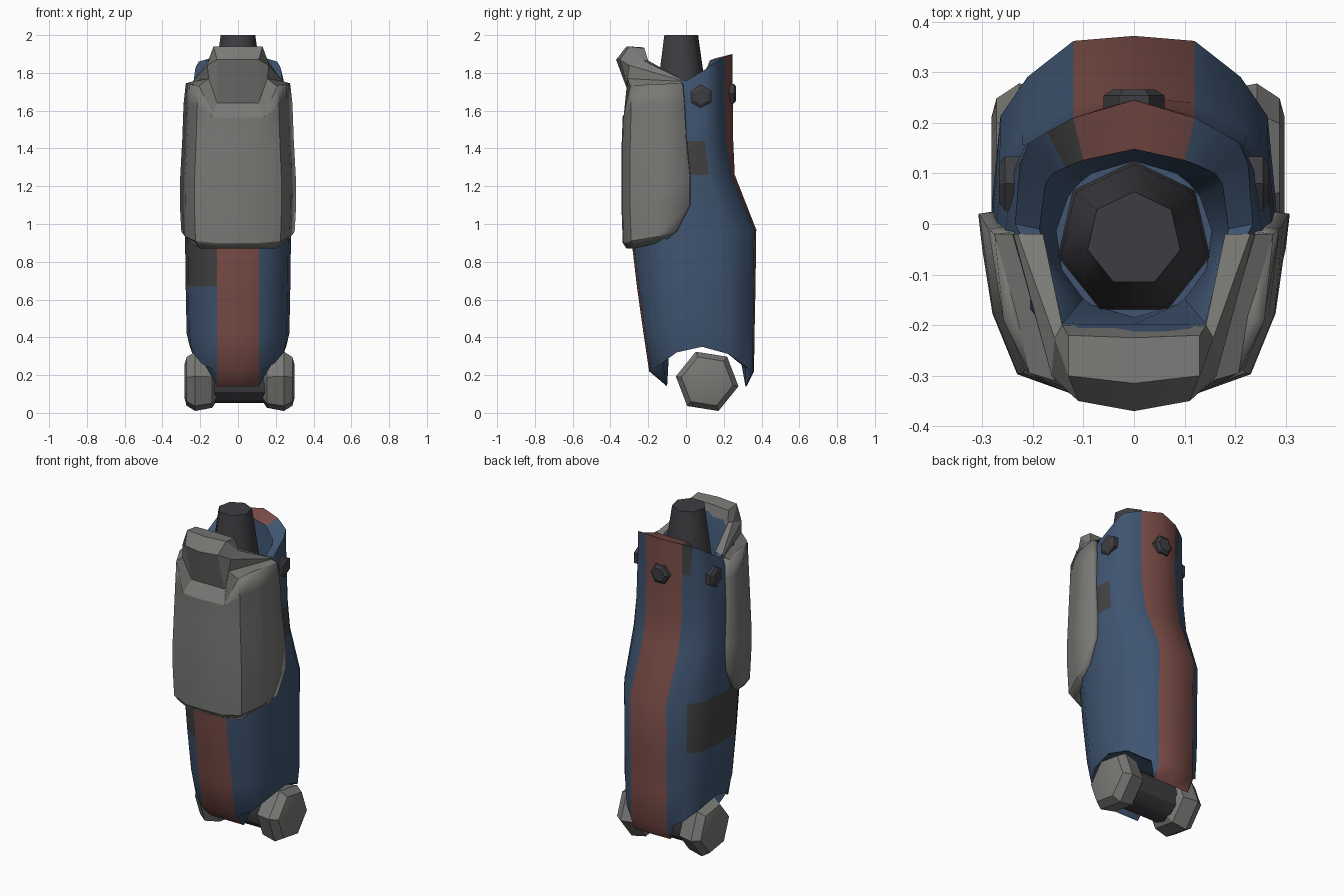
import bpy, bmesh, math
from mathutils import Vector

if "Cube" in bpy.data.objects:
    bpy.data.objects.remove(bpy.data.objects["Cube"])


def material(name, rgb):
    m = bpy.data.materials.new(name)
    m.diffuse_color = (*rgb, 1)
    m.use_nodes = True
    m.node_tree.nodes["Principled BSDF"].inputs["Base Color"].default_value = m.diffuse_color
    return m


GRAY = material("armor gray", (0.19, 0.19, 0.18))
BLUE = material("shell blue", (0.05, 0.09, 0.165))
RED = material("stripe red", (0.2, 0.075, 0.065))
DARK = material("dark metal", (0.048, 0.048, 0.055))
PATCH = material("worn patch", (0.055, 0.055, 0.055))


def loft(name, rings, mats, closed=True, caps=(True, True), rule=None, angle=30):
    """Skin a list of equal-length rings; rule(row, column) picks the material."""
    bm = bmesh.new()
    vs = [[bm.verts.new(p) for p in r] for r in rings]
    n = len(rings[0])
    for j in range(len(rings) - 1):
        for i in range(n if closed else n - 1):
            k = (i + 1) % n
            f = bm.faces.new((vs[j][i], vs[j][k], vs[j + 1][k], vs[j + 1][i]))
            f.material_index = rule(j, i) if rule else 0
    if closed and caps[0]:
        bm.faces.new(vs[0][::-1])
    if closed and caps[1]:
        bm.faces.new(vs[-1])
    bmesh.ops.recalc_face_normals(bm, faces=bm.faces)
    me = bpy.data.meshes.new(name)
    bm.to_mesh(me)
    bm.free()
    ob = bpy.data.objects.new(name, me)
    bpy.context.collection.objects.link(ob)
    for m in mats:
        me.materials.append(m)
    bpy.ops.object.select_all(action='DESELECT')
    ob.select_set(True)
    bpy.context.view_layer.objects.active = ob
    bpy.ops.object.shade_smooth_by_angle(angle=math.radians(angle))
    return ob


def lathe(name, center, axis, profile, sides, phase, mat, angle=30):
    """Turn (distance, radius) pairs around an axis."""
    axis = Vector(axis)
    u = Vector((0, 1, 0)) if abs(axis.y) < 0.5 else Vector((1, 0, 0))
    v = Vector((0, 0, 1)) if abs(axis.z) < 0.5 else Vector((1, 0, 0))
    angs = [math.radians(phase) + math.tau * i / sides for i in range(sides)]
    rings = [[Vector(center) + axis * d + (u * math.cos(a) + v * math.sin(a)) * r
              for a in angs] for d, r in profile]
    return loft(name, rings, [mat], angle=angle)


# ---- shin shell: closed rings, half section mirrored ----
def mirror_ring(half):
    return half + [(-x, y, z) for x, y, z in half[-2:0:-1]]


def section(z, w, yf, yb, bulge, corner=0.75):
    mid, h = (yf + yb) / 2, (yb - yf) / 2
    cx, cy = w * corner, mid + h * 0.78
    return [(0, yf - 0.01, z), (0.11, yf, z), (w * 0.75, mid - h * 0.8, z),
            (w * 0.95, mid - h * 0.5, z), (w, mid, z), (w * 0.94, mid + h * 0.54, z),
            (cx, cy, z), (0.12 + (cx - 0.12) * 0.4, yb + (cy - yb) * 0.4, z),
            (0.12, yb, z), (0, yb + bulge, z)]


def set_z(half, zs):
    return [(x, y, z) for (x, y, _), z in zip(half, zs)]


bottom = set_z(section(0, 0.255, -0.185, 0.355, 0.005),
               [0.22, 0.22, 0.26, 0.32, 0.35, 0.31, 0.26, 0.235, 0.22, 0.22])
lip = [(x * 0.95, y * 0.95, z + 0.005) for x, y, z in bottom]
for i, y in ((0, -0.1), (1, -0.1), (8, 0.315), (9, 0.32)):
    lip[i] = (bottom[i][0], y, 0.14)
under = [(x * 0.8, y * 0.85, 0.4) for x, y, z in lip]
# slanted rim, inner edge and the collar around the post
top = [(0, -0.215, 1.9), (0.11, -0.215, 1.9), (0.148, -0.205, 1.85), (0.18, -0.11, 1.8),
       (0.235, 0, 1.757), (0.225, 0.12, 1.83), (0.208, 0.16, 1.86), (0.172, 0.182, 1.87),
       (0.12, 0.21, 1.885), (0, 0.245, 1.9)]
inner = [(0, -0.198, 1.85), (0.11, -0.198, 1.85), (0.14, -0.195, 1.83), (0.165, -0.1, 1.785),
         (0.187, -0.01, 1.75), (0.175, 0.08, 1.79), (0.16, 0.1, 1.815), (0.135, 0.112, 1.83),
         (0.1, 0.126, 1.865), (0, 0.148, 1.875)]
base = Vector((0, -0.03, 0))
floor = []
for x, y, z in inner:
    d = Vector((x, y + 0.03, 0)).normalized() * 0.155 + base
    floor.append((d.x, d.y, 1.5))
levels = [(0.42, 0.272, -0.215, 0.355, 0.008), (0.67, 0.277, -0.25, 0.358, 0.01),
          (0.97, 0.281, -0.285, 0.362, 0.01), (1.26, 0.283, -0.28, 0.24, 0.018, 0.78),
          (1.44, 0.277, -0.275, 0.212, 0.038, 0.8), (1.7, 0.256, -0.26, 0.207, 0.04, 0.84)]
rings = [under, lip, bottom] + [section(*a) for a in levels] + [top, inner, floor]


def shell_color(row, col):
    left = col >= 9
    c = 17 - col if left else col
    if c in (0, 8) and 1 <= row <= 9:
        return 1 if c == 8 or row < 9 else 0
    if (left and row == 4 and 1 <= c <= 5) or (not left and row == 6 and c == 4):
        return 2
    if left and row in (8, 9) and c == 7:
        return 2
    return 0


loft("shin_shell", [mirror_ring(r) for r in rings], [BLUE, RED, PATCH], rule=shell_color,
     angle=46)


# ---- front armor plate: open strips from one side, round the front, to the other ----
def strip(half):
    return [(-x, y, z) for x, y, z in half[:0:-1]] + half


def plate_row(z, w, yf, edge, ztop=None):
    zs = ztop or [z] * 5
    xs = (0, 0.12, 0.225 * w / 0.3, w - 0.028, w)
    ys = (yf, yf + 0.005, yf + 0.045, yf + 0.165, edge)
    return list(zip(xs, ys, zs))


plate = [plate_row(0.87, 0.27, -0.315, -0.1, [0.87, 0.87, 0.87, 0.9, 0.92]),
         plate_row(0.9, 0.3, -0.335, -0.05, [0.9, 0.9, 0.91, 0.93, 0.96]),
         plate_row(1.1, 0.308, -0.342, 0.02),
         plate_row(1.25, 0.306, -0.342, 0.02),
         plate_row(1.45, 0.295, -0.34, 0.0),
         plate_row(1.57, 0.288, -0.335, -0.01, [1.56, 1.56, 1.62, 1.64, 1.64]),
         [(0, -0.335, 1.57), (0.14, -0.33, 1.57), (0.207, -0.295, 1.73),
          (0.258, -0.19, 1.74), (0.276, -0.02, 1.745)]]
ob = loft("armor_plate", [strip(r) for r in plate], [GRAY], closed=False, angle=25)
# recalculated normals on an open sheet may point either way
front = min(ob.data.polygons, key=lambda p: p.center.y)
sol = ob.modifiers.new("thickness", 'SOLIDIFY')
sol.thickness = 0.04
sol.offset = -1 if front.normal.y < 0 else 1

# ---- knee guard: recessed face, overhanging brow and side wings ----
knee = [[(0, -0.335, 1.57), (0.14, -0.33, 1.57), (0.207, -0.295, 1.73), (0.276, -0.02, 1.745)],
        [(0, -0.285, 1.64), (0.11, -0.285, 1.64), (0.155, -0.31, 1.77), (0.24, -0.02, 1.755)],
        [(0, -0.37, 1.87), (0.11, -0.35, 1.87), (0.163, -0.3, 1.84), (0.238, -0.02, 1.758)],
        [(0, -0.315, 1.94), (0.13, -0.3, 1.94), (0.157, -0.225, 1.865), (0.23, -0.02, 1.765)],
        [(0, -0.225, 1.935), (0.13, -0.22, 1.93), (0.142, -0.2, 1.865), (0.18, -0.02, 1.765)],
        [(0, -0.2, 1.85), (0.12, -0.2, 1.85), (0.142, -0.198, 1.83), (0.183, -0.02, 1.75)]]
loft("knee_guard", [strip(r) for r in knee], [GRAY], closed=False, angle=15)

# ---- tapered knee post ----
lathe("knee_post", (0, -0.03, 0), (0, 0, 1), [(1.48, 0.155), (1.62, 0.148), (2.0, 0.094)],
      7, 0, DARK, angle=60)

# ---- ankle axle and hexagonal end caps ----
lathe("ankle_axle", (0, 0.11, 0.167), (1, 0, 0), [(-0.2, 0.115), (0.2, 0.115)], 12, 0, DARK)
for side, label in ((1, "right"), (-1, "left")):
    lathe(f"ankle_cap_{label}", (0.008, 0.112, 0.167), (side, 0, 0),
          [(0.12, 0.11), (0.145, 0.15), (0.235, 0.168), (0.28, 0.138), (0.29, 0.1)],
          6, -9, GRAY)
    # side bolts
    lathe(f"bolt_{label}", (side * 0.243, 0.08, 1.675), (side, 0, 0),
          [(-0.03, 0.062), (0.012, 0.062), (0.024, 0.042)], 6, 30, DARK)
# back bolt
lathe("bolt_back", (0, 0.24, 1.69), (0, 1, 0),
      [(-0.03, 0.06), (0.014, 0.06), (0.026, 0.042)], 6, 0, DARK)
